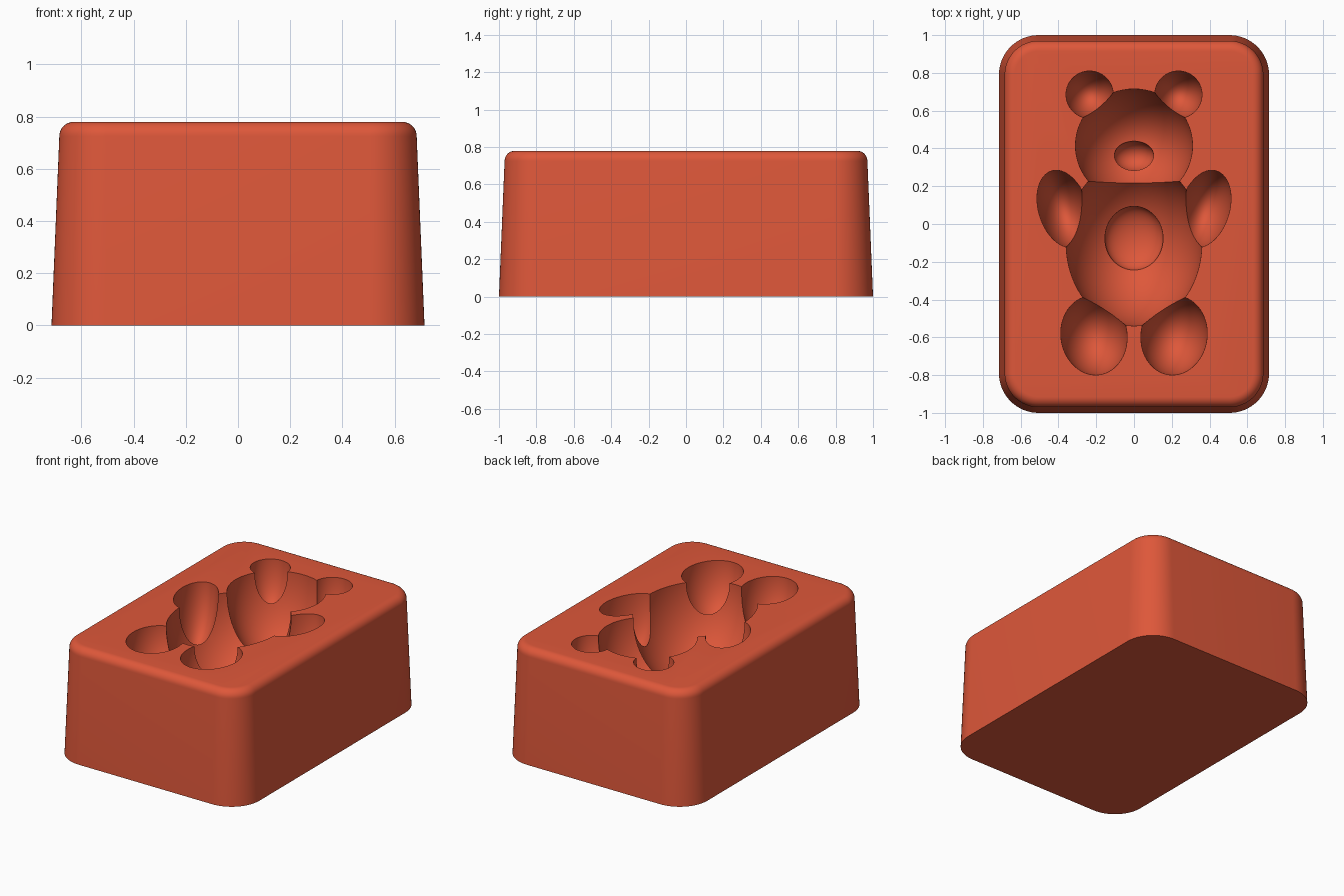
import bpy, bmesh, math
from mathutils import Matrix, Vector

cube = bpy.data.objects.get("Cube")
if cube:
    bpy.data.objects.remove(cube, do_unlink=True)

TOP = 0.78
FILLET = 0.055

clay = bpy.data.materials.new("terracotta_red")
clay.use_nodes = True
colour = (0.73, 0.096, 0.042, 1)
clay.diffuse_color = colour
clay.node_tree.nodes["Principled BSDF"].inputs["Base Color"].default_value = colour


def make_object(name, bm):
    bmesh.ops.recalc_face_normals(bm, faces=bm.faces[:])
    mesh = bpy.data.meshes.new(name)
    bm.to_mesh(mesh)
    bm.free()
    mesh.materials.append(clay)
    obj = bpy.data.objects.new(name, mesh)
    bpy.context.collection.objects.link(obj)
    return obj


def rounded_ring(bm, inset, z, steps=16):
    """Rounded rectangle, shrunk by inset, at height z."""
    hx, hy, r = 0.715 - inset, 1.0 - inset, 0.21 - inset
    ring = []
    for quarter, (sx, sy) in enumerate([(1, 1), (-1, 1), (-1, -1), (1, -1)]):
        for i in range(steps + 1):
            a = math.pi / 2 * (quarter + i / steps)
            ring.append(bm.verts.new((sx * (hx - r) + r * math.cos(a),
                                      sy * (hy - r) + r * math.sin(a), z)))
    return ring


def build_block():
    """Drafted block with rounded corners and a rounded top edge."""
    draft = 0.03
    profile = [(0, 0)]
    for i in range(9):
        a = math.pi / 2 * i / 8
        profile.append((draft + FILLET * (1 - math.cos(a)),
                        TOP - FILLET * (1 - math.sin(a))))
    bm = bmesh.new()
    rings = [rounded_ring(bm, *p) for p in profile]
    for low, high in zip(rings, rings[1:]):
        n = len(low)
        for i in range(n):
            j = (i + 1) % n
            bm.faces.new((low[i], low[j], high[j], high[i]))
    bm.faces.new(rings[0])
    bm.faces.new(rings[-1])
    return make_object("mold_block", bm)


def ellipsoid(name, x, y, radii, depth=0.0, tilt=0.0):
    """Ellipsoid cutter centred a given depth below the top face."""
    bm = bmesh.new()
    bmesh.ops.create_uvsphere(bm, u_segments=64, v_segments=41, radius=1)
    matrix = (Matrix.Translation((x, y, TOP - depth))
              @ Matrix.Rotation(math.radians(tilt), 4, 'Z')
              @ Matrix.Diagonal(Vector((*radii, 1))))
    bmesh.ops.transform(bm, matrix=matrix, verts=bm.verts[:])
    obj = make_object(name, bm)
    obj.hide_render = True
    return obj


block = build_block()

# Bear-shaped cavity
cutters = [
    ellipsoid("body_cutter", 0, -0.10, (0.36, 0.44, 0.52)),
    ellipsoid("head_cutter", 0, 0.415, (0.31, 0.30, 0.48)),
    ellipsoid("nose_cutter", 0, 0.36, (0.105, 0.08, 0.10), depth=0.46),
    ellipsoid("belly_cutter", 0, -0.075, (0.155, 0.17, 0.10), depth=0.48),
]
for side, s in (("left", 1), ("right", -1)):
    cutters += [
        ellipsoid(side + "_ear_cutter", 0.235 * s, 0.685, (0.125, 0.125, 0.28)),
        ellipsoid(side + "_arm_cutter", 0.375 * s, 0.08, (0.13, 0.21, 0.37), tilt=-17 * s),
        ellipsoid(side + "_leg_cutter", 0.212 * s, -0.59, (0.175, 0.21, 0.32), tilt=-8 * s),
    ]

# Carve the cavity and discard the cutters
bpy.ops.object.select_all(action='DESELECT')
block.select_set(True)
bpy.context.view_layer.objects.active = block
for cutter in cutters:
    carve = block.modifiers.new("carve", 'BOOLEAN')
    carve.operation = 'DIFFERENCE'
    carve.solver = 'EXACT'
    carve.object = cutter
    bpy.ops.object.modifier_apply(modifier=carve.name)
    bpy.data.objects.remove(cutter, do_unlink=True)

bpy.ops.object.shade_smooth_by_angle(angle=math.radians(30))
